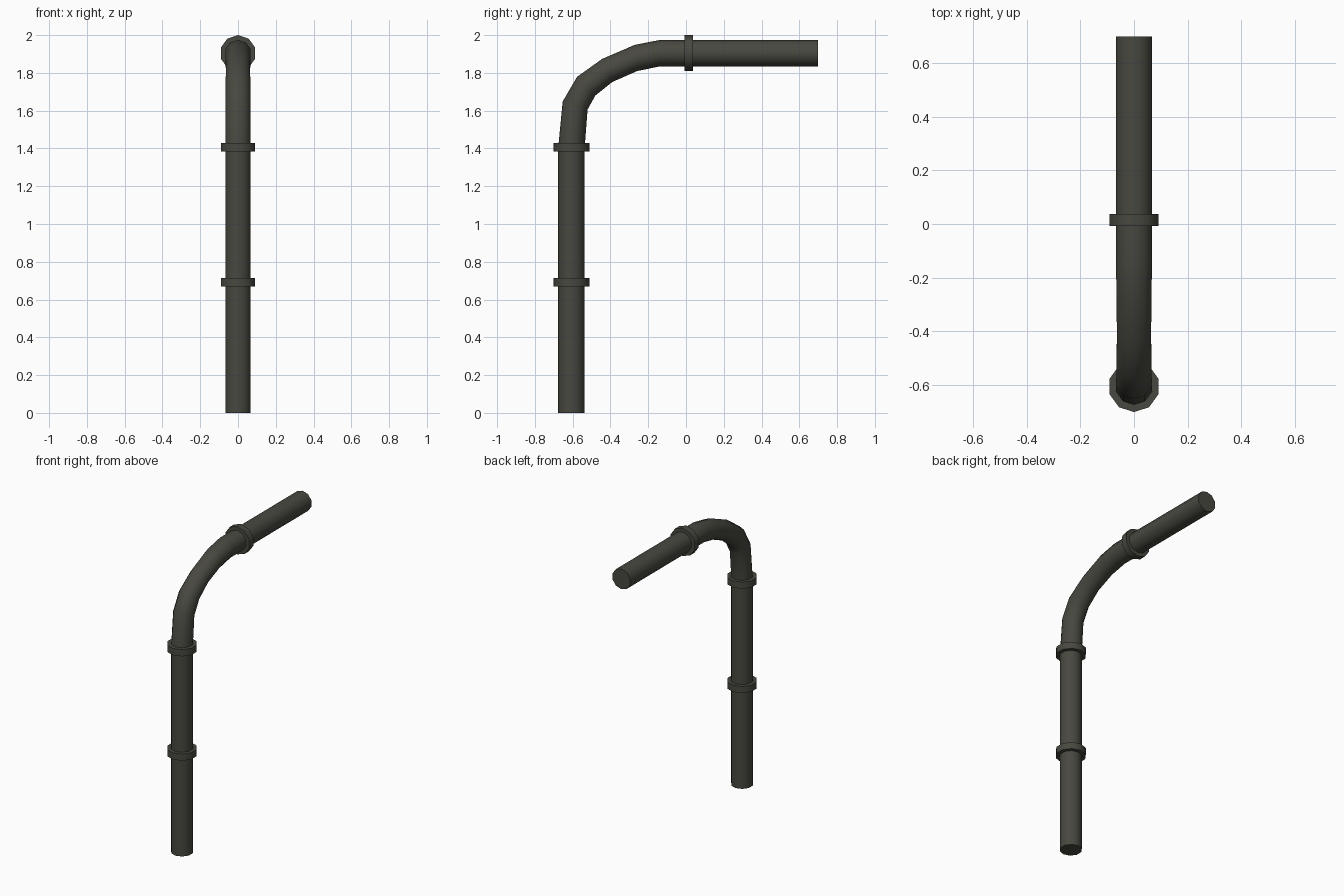
import bpy, bmesh, math
from mathutils import Vector

if "Cube" in bpy.data.objects:
    bpy.data.objects.remove(bpy.data.objects["Cube"])

SIDES = 10
iron = bpy.data.materials.new("dark_iron")
iron.diffuse_color = (0.065, 0.065, 0.052, 1)
iron.use_nodes = True
iron.node_tree.nodes["Principled BSDF"].inputs["Base Color"].default_value = iron.diffuse_color


def tube(name, rings):
    """Loft a capped ten-sided tube through rings given as
    (outer, inner) point pairs in the y-z plane."""
    bm = bmesh.new()
    loops = []
    for outer, inner in rings:
        a, b = Vector((0, *outer)), Vector((0, *inner))
        c, v = (a + b) / 2, (a - b) / 2
        u = Vector((v.length, 0, 0))
        loops.append([bm.verts.new(c + v * math.cos(t) + u * math.sin(t))
                      for t in (2 * math.pi * i / SIDES for i in range(SIDES))])
    for r0, r1 in zip(loops, loops[1:]):
        for i in range(SIDES):
            j = (i + 1) % SIDES
            bm.faces.new((r0[i], r0[j], r1[j], r1[i]))
    bm.faces.new(loops[0])
    bm.faces.new(loops[-1])
    bmesh.ops.recalc_face_normals(bm, faces=bm.faces)
    me = bpy.data.meshes.new(name)
    bm.to_mesh(me)
    bm.free()
    me.materials.append(iron)
    ob = bpy.data.objects.new(name, me)
    bpy.context.collection.objects.link(ob)
    bpy.context.view_layer.objects.active = ob
    bpy.ops.object.select_all(action='DESELECT')
    ob.select_set(True)
    bpy.ops.object.shade_smooth_by_angle(angle=math.radians(40))


R, FLANGE = 0.07, 0.0955
Y, Z = -0.6065, 1.9045   # axis of the upright and of the top pipe


def upright(z, r):
    return (Y - r, z), (Y + r, z)


def level(y, r):
    return (y, Z + r), (y, Z - r)


# straight pipes
tube("lower_pipe", [upright(0, R), upright(0.69, R)])
tube("middle_pipe", [upright(0.69, R), upright(1.405, R)])
tube("top_pipe", [level(0.015, R), level(0.70, R)])

# bent elbow
tube("elbow", [upright(1.405, R),
               ((-0.653, 1.648), (-0.521, 1.606)),
               ((-0.577, 1.779), (-0.480, 1.680)),
               ((-0.444, 1.874), (-0.390, 1.752)),
               ((-0.272, 1.948), (-0.258, 1.810)),
               level(-0.138, R), level(0.015, R)])

# joint collars
tube("lower_collar", [upright(0.668, FLANGE), upright(0.714, FLANGE)])
tube("upper_collar", [upright(1.383, FLANGE), upright(1.429, FLANGE)])
tube("top_collar", [level(-0.008, FLANGE), level(0.037, FLANGE)])
